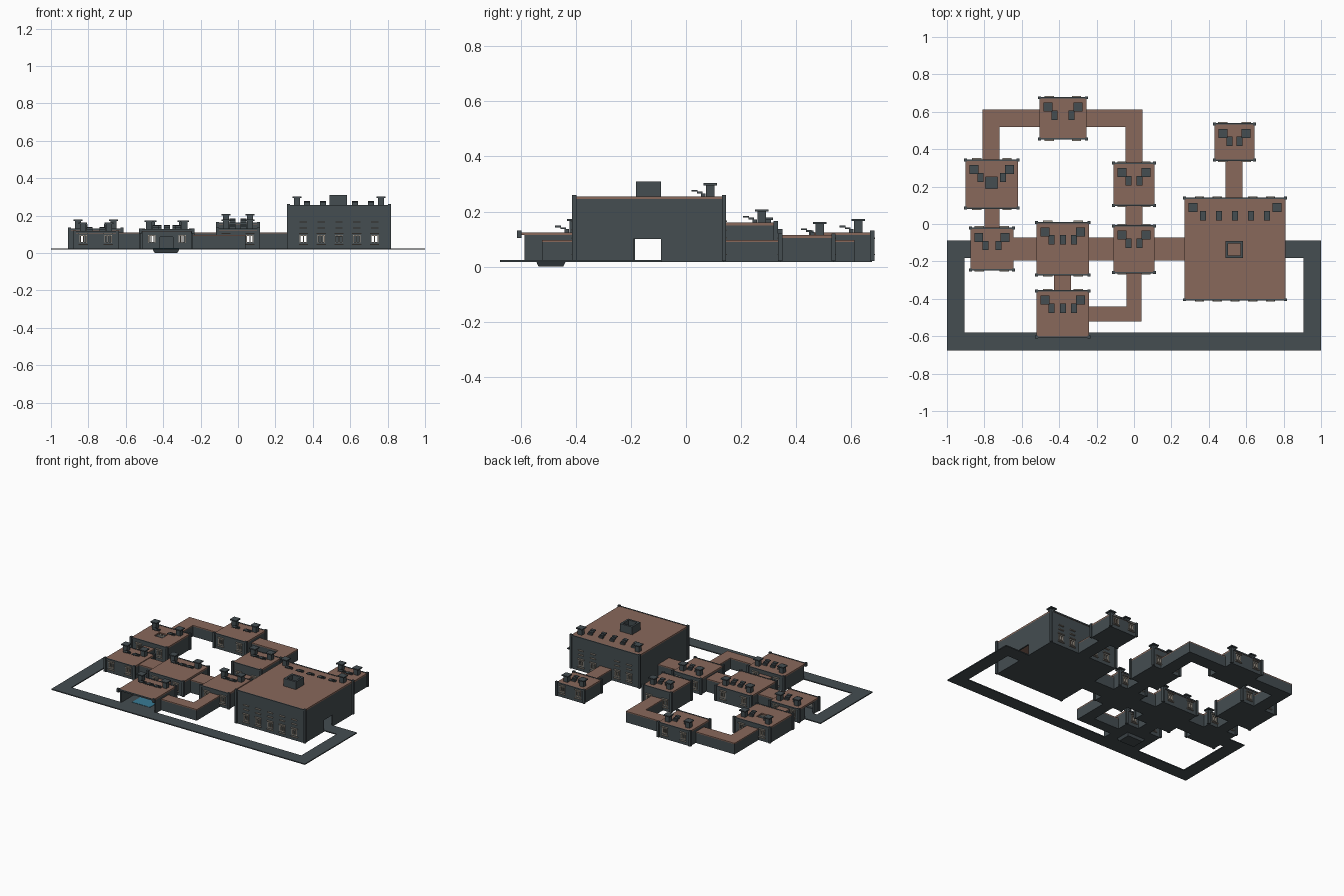
import bpy, bmesh
from mathutils import Vector, Matrix

if "Cube" in bpy.data.objects:
    bpy.data.objects.remove(bpy.data.objects["Cube"])

def material(name, c):
    m = bpy.data.materials.new(name)
    m.diffuse_color = (*c, 1)
    m.use_nodes = True
    m.node_tree.nodes["Principled BSDF"].inputs["Base Color"].default_value = m.diffuse_color
    return m

SLATE = material("slate", (0.058, 0.074, 0.082))
CLAY = material("clay", (0.25, 0.14, 0.105))
SAND = material("sand", (0.36, 0.32, 0.27))
WATER = material("water", (0.04, 0.2, 0.3))
T, FLOOR = 0.010, 0.025

def finish(name, bm, mat):
    bmesh.ops.recalc_face_normals(bm, faces=bm.faces)
    me = bpy.data.meshes.new(name)
    bm.to_mesh(me)
    bm.free()
    me.materials.append(mat)
    ob = bpy.data.objects.new(name, me)
    bpy.context.collection.objects.link(ob)
    return ob

def boxes(name, items, mat):
    """One object from boxes given as (x0, x1, y0, y1, z0, z1)."""
    bm = bmesh.new()
    for x0, x1, y0, y1, z0, z1 in items:
        m = Matrix.Translation(((x0+x1)/2, (y0+y1)/2, (z0+z1)/2)) @ \
            Matrix.Diagonal((x1-x0, y1-y0, z1-z0, 1))
        bmesh.ops.create_cube(bm, size=1, matrix=m)
    return finish(name, bm, mat)

def offset(path, d):
    """Offset an axis-aligned path sideways with mitred corners."""
    pts = [Vector(p) for p in path]
    dirs = [(b-a).normalized() for a, b in zip(pts, pts[1:])]
    out = []
    for i, p in enumerate(pts):
        normals = {tuple(round(v) for v in (-q.y, q.x)) for q in dirs[max(i-1, 0):i+1]}
        out.append(p + sum((Vector(n) for n in normals), Vector((0, 0))) * d)
    return out

def strip(name, path, d0, d1, z0, z1, mat):
    """Band following a path between two sideways offsets."""
    a, b = offset(path, d0), offset(path, d1)
    bm = bmesh.new()
    for i in range(len(path)-1):
        quad = [a[i], a[i+1], b[i+1], b[i]]
        lo = [bm.verts.new((p.x, p.y, z0)) for p in quad]
        hi = [bm.verts.new((p.x, p.y, z1)) for p in quad]
        bm.faces.new(lo)
        bm.faces.new(hi)
        for k in (0, 2):
            bm.faces.new((lo[k], lo[k+1], hi[k+1], hi[k]))
        if i == 0:
            bm.faces.new((lo[3], lo[0], hi[0], hi[3]))
        if i == len(path)-2:
            bm.faces.new((lo[1], lo[2], hi[2], hi[1]))
    bmesh.ops.remove_doubles(bm, verts=bm.verts, dist=1e-5)
    return finish(name, bm, mat)

def wall(u0, u1, z0, z1, holes):
    """Split a wall into panels (u0, u1, z0, z1) around openings."""
    out, u = [], u0
    for a, b, lo, hi in sorted(holes):
        out += [(u, a, z0, z1), (a, b, hi, z1)]
        if lo > z0 + 1e-4:
            out.append((a, b, z0, lo))
        u = b
    return out + [(u, u1, z0, z1)]

def room(name, x0, x1, y0, y1, h, doors, vents=2, wins=None, open_front=False, hole=None):
    w, cx = x1-x0, (x0+x1)/2
    wins = wins or (-0.29*w, 0.29*w)
    boxes(name + "_floor", [(x0, x1, y0, y1, 0.018, FLOOR)], SLATE)
    holes = {s: [] for s in "NSEW"}
    for side, c, half, top in doors:
        holes[side].append((c-half, c+half, FLOOR, top))
    walls, trim = [], []
    for side, yi, yo, sgn in (("S", y0+T, y0, -1), ("N", y1-T, y1, 1)):
        if side == "S" and open_front:
            continue
        # windows with frames, mullion, sill and hood
        for dx in wins:
            c = cx + dx
            if any(a < c+0.02 and b > c-0.02 for a, b, _, _ in holes[side]):
                continue
            holes[side].append((c-0.02, c+0.02, 0.055, 0.095))
            f0, f1 = sorted((yi, yo + sgn*0.004))
            g0, g1 = sorted((yi, yo + sgn*0.010))
            for a, b, p, q in ((-.02, -.015, .055, .095), (.015, .02, .055, .095),
                               (-.015, .015, .055, .06), (-.015, .015, .09, .095),
                               (-.002, .002, .06, .09)):
                trim.append((c+a, c+b, f0, f1, p, q))
            trim += [(c-.025, c+.025, g0, g1, z, z+.005) for z in (.042, .101)]
            # high slats on the tall hall
            if h > 0.2:
                trim += [(c-.02, c+.02, g0, g1, z, z+.005) for z in (.132, .163)]
        ya, yb = sorted((yi, yo))
        walls += [(a, b, ya, yb, p, q) for a, b, p, q in wall(x0, x1, 0.02, h-T, holes[side])]
    back = y0 + (0.02 if open_front else T)
    for side, xa, xb in (("W", x0, x0+T), ("E", x1-T, x1)):
        walls += [(xa, xb, a, b, p, q) for a, b, p, q in wall(back, y1-T, 0.02, h-T, holes[side])]
    boxes(name + "_walls", walls, SLATE)
    boxes(name + "_window_trim", trim, SAND)
    # roof, optionally with a skylight opening
    slab = [(x0, x1, y0, y1, h-T, h)]
    if hole:
        a, b, c, d = hole
        slab = [(x0, a, y0, y1, h-T, h), (b, x1, y0, y1, h-T, h),
                (a, b, y0, c, h-T, h), (a, b, d, y1, h-T, h)]
    boxes(name + "_roof", slab, CLAY)
    # corner posts and roof edge beads
    z = h-0.02 if open_front else 0.02
    posts = [(x-.008, x+.008, y-.008, y+.008, z if y == y0 else 0.02, h+.006)
             for x in (x0, x1) for y in (y0, y1)]
    posts += [(x0, x1, y-.004, y+.004, h-.008, h+.002) for y in (y0, y1)]
    boxes(name + "_posts", posts, SLATE)
    # chimneys
    stacks, cy = [], y1-0.05
    for x in (x0+.045, x1-.045):
        stacks += [(x-.016, x+.016, cy-.016, cy+.016, h-.005, h+.04),
                   (x-.024, x+.024, cy-.024, cy+.024, h+.04, h+.048)]
    boxes(name + "_chimneys", stacks, SLATE)
    # stepped roof vents
    louvres, span, vy = [], w-0.16 if vents < 5 else 0.34, y1-0.093
    for i in range(vents):
        x = cx + span*(i/(vents-1) - 0.5)
        louvres += [(x-.016, x+.016, vy-.025, vy-.003, h+.018, h+.024),
                    (x-.016, x+.016, vy-.006, vy+.014, h+.011, h+.018),
                    (x-.016, x+.016, vy+.010, vy+.025, h-.002, h+.011)]
    boxes(name + "_vents", louvres, SLATE)

N, WD = 0.034, 0.085          # narrow door half width, narrow door height
MID = (-0.14, 0.05, 0.1)      # doors along the main axis
room("north_room", -.505, -.255, .455, .675, .125, [("W", .565, N, WD), ("E", .565, N, WD)])
room("west_room", -.90, -.62, .085, .342, .13, [("N", -.765, N, WD), ("S", -.76, N, WD)],
     hole=(-.795, -.73, .19, .25))
room("gate_room", -.875, -.645, -.245, -.022, .115,
     [("N", -.76, N, WD), ("E", *MID), ("W", *MID)])
room("central_room", -.52, -.24, -.272, .008, .125,
     [("W", *MID), ("E", *MID), ("S", -.382, N, WD)], vents=3)
room("pool_room", -.52, -.24, -.605, -.357, .125,
     [("N", -.382, N, WD), ("E", -.482, .03, WD)], vents=3, open_front=True)
room("east_room", -.11, .11, .10, .325, .16, [("N", 0, N, WD), ("S", 0, N, WD)])
room("junction_room", -.11, .11, -.26, -.01, .13,
     [("N", 0, N, WD), ("S", 0, .03, WD), ("W", *MID), ("E", *MID)])
room("great_hall", .27, .81, -.405, .138, .255,
     [("W", *MID), ("E", *MID), ("N", .535, N, WD)], vents=5,
     wins=(-.19, -.095, 0, .095, .19))
room("rear_room", .43, .645, .342, .535, .115, [("S", .535, N, WD)])

# corridors linking the rooms
corridors = {
    "northwest": ([(-.505, .565), (-.765, .565), (-.765, .342)], .046, .097),
    "northeast": ([(-.255, .565), (0, .565), (0, .325)], .046, .097),
    "east": ([(0, .10), (0, -.01)], .046, .097),
    "west": ([(-.76, .085), (-.76, -.022)], .04, .097),
    "gate": ([(-.645, -.133), (-.52, -.133)], .062, .11),
    "central": ([(-.24, -.133), (-.11, -.133)], .062, .11),
    "hall": ([(.11, -.133), (.27, -.133)], .062, .11),
    "south": ([(-.382, -.272), (-.382, -.357)], .046, .097),
    "southeast": ([(0, -.26), (0, -.482), (-.24, -.482)], .04, .097),
    "rear": ([(.535, .138), (.535, .342)], .046, .097),
}
for key, (path, r, h) in corridors.items():
    n = key + "_corridor"
    strip(n + "_floor", path, -r, r, .018, FLOOR, SLATE)
    strip(n + "_roof", path, -r, r, h-.007, h, CLAY)
    strip(n + "_left_wall", path, r-T, r, FLOOR, h-.007, SLATE)
    strip(n + "_right_wall", path, -r, T-r, FLOOR, h-.007, SLATE)

# road looping from the gate room to the great hall
strip("road", [(-.875, -.135), (-.953, -.135), (-.953, -.628), (.953, -.628),
               (.953, -.135), (.81, -.135)], -.047, .047, .018, FLOOR, SLATE)

# open box on the great hall roof
a, b, c, d, t = .488, .584, -.182, -.09, .014
boxes("roof_hatch", [(a, b, c, c+t, .25, .31), (a, b, d-t, d, .25, .31),
                     (a, a+t, c+t, d-t, .25, .31), (b-t, b, c+t, d-t, .25, .31)], SLATE)

# sunken pool basin, tapering downwards, and its water
bm = bmesh.new()
bmesh.ops.create_cube(bm, size=1, matrix=Matrix.Translation((-.385, -.49, .0125))
                      @ Matrix.Diagonal((.15, .112, .025, 1)))
for v in bm.verts:
    if v.co.z < .01:
        v.co.x = -.385 + (v.co.x + .385)*.8
        v.co.y = -.49 + (v.co.y + .49)*.8
finish("pool_basin", bm, SLATE)
boxes("pool_water", [(-.455, -.315, -.543, -.437, .02, .027)], WATER)
